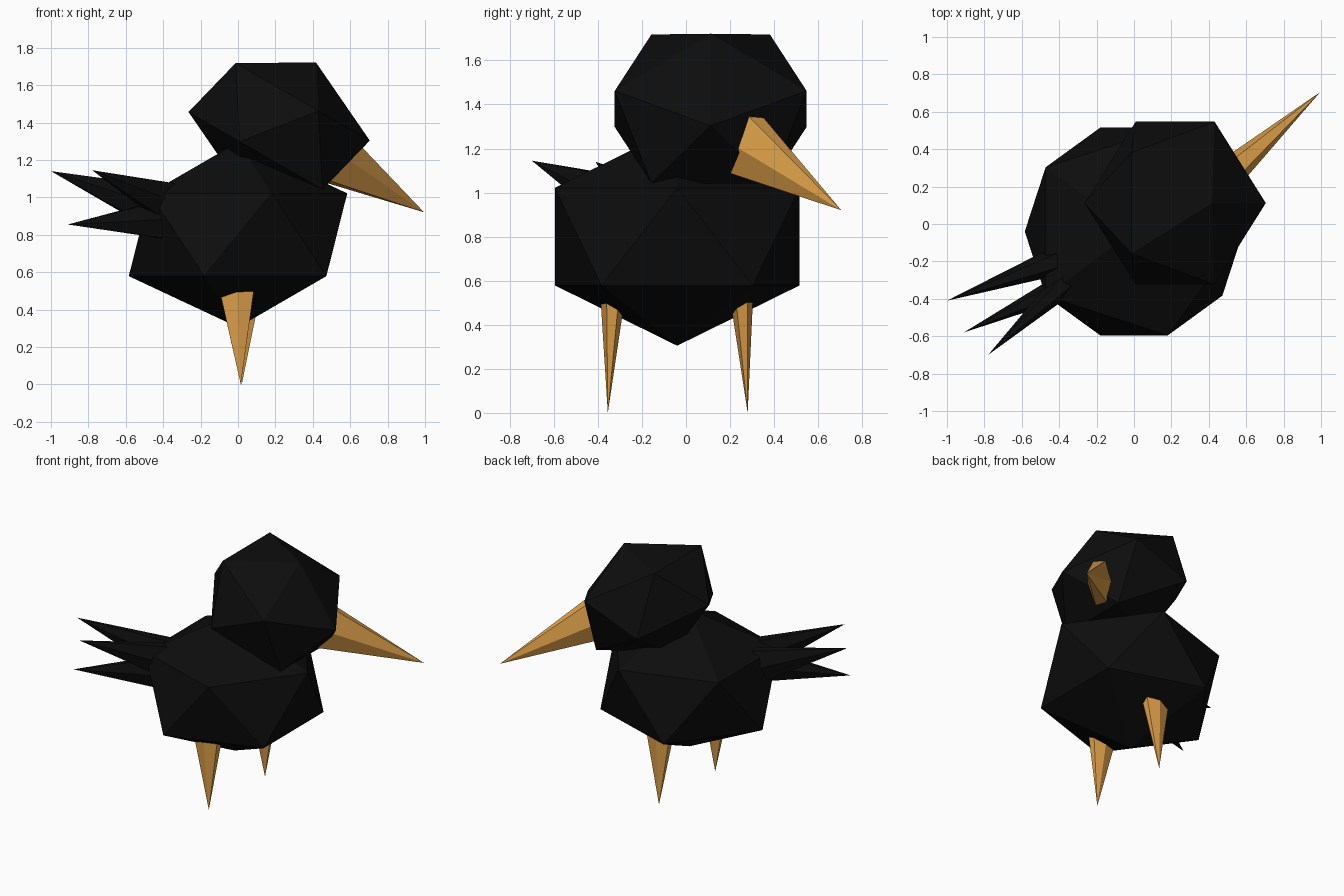
import bpy, bmesh, math
from mathutils import Vector

cube = bpy.data.objects.get("Cube")
if cube:
    bpy.data.objects.remove(cube, do_unlink=True)


def material(name, rgb):
    mat = bpy.data.materials.new(name)
    mat.use_nodes = True
    mat.diffuse_color = (*rgb, 1)
    mat.node_tree.nodes["Principled BSDF"].inputs["Base Color"].default_value = (*rgb, 1)
    return mat


black = material("feather_black", (0.004, 0.004, 0.004))
orange = material("beak_orange", (0.75, 0.36, 0.07))


def faceted_ball(name, location, scale, tilt=0):
    """Squashed twenty-sided ball, tilted about the y axis."""
    bpy.ops.mesh.primitive_ico_sphere_add(subdivisions=1, radius=1, location=location,
                                          rotation=(0, math.radians(tilt), 0))
    ball = bpy.context.object
    ball.name = name
    ball.scale = scale
    ball.data.materials.append(black)


def spike(name, tip, inward, length, mat, long_axis, narrow=0.117, wide=0.21):
    """Six-sided flattened spike running from its tip inward to a buried base."""
    tip, axis = Vector(tip), Vector(inward).normalized()
    short = axis.cross(Vector(long_axis)).normalized()
    long = short.cross(axis)
    bm = bmesh.new()
    ring = []
    for k in range(6):
        t = k * math.pi / 3
        offset = short * narrow * math.cos(t) + long * wide * math.sin(t)
        ring.append(bm.verts.new(tip + (axis + offset) * length))
    point = bm.verts.new(tip)
    bm.faces.new(ring)
    for k in range(6):
        bm.faces.new((ring[k], ring[(k + 1) % 6], point))
    bmesh.ops.recalc_face_normals(bm, faces=bm.faces)
    mesh = bpy.data.meshes.new(name)
    bm.to_mesh(mesh)
    bm.free()
    mesh.materials.append(mat)
    bpy.context.collection.objects.link(bpy.data.objects.new(name, mesh))


# Body and tilted head
faceted_ball("body", (0, -0.04, 0.8), (0.653, 0.653, 0.495))
faceted_ball("head", (0.22, 0.112, 1.38), (0.512, 0.512, 0.394), tilt=30)

up, across = (0, 0, 1), (1, 0, 0)

# Beak
spike("beak", (0.995, 0.705, 0.92), (-0.663, -0.594, 0.41), 0.82, orange, up, wide=0.234)

# Legs
spike("front_leg", (0.015, -0.355, 0), (-0.02, 0.02, 0.47), 0.6, orange, across, narrow=0.106)
spike("back_leg", (0.02, 0.28, 0), (0.01, -0.025, 0.47), 0.6, orange, across, narrow=0.1)

# Tail feathers
spike("tail_feather_upper", (-1, -0.41, 1.14), (0.94, 0.34, -0.32), 0.72, black, up)
spike("tail_feather_lower", (-0.91, -0.58, 0.855), (0.906, 0.42, 0.05), 0.72, black, up)
spike("tail_feather_side", (-0.78, -0.7, 1.145), (0.73, 0.68, -0.31), 0.7, black, up)
